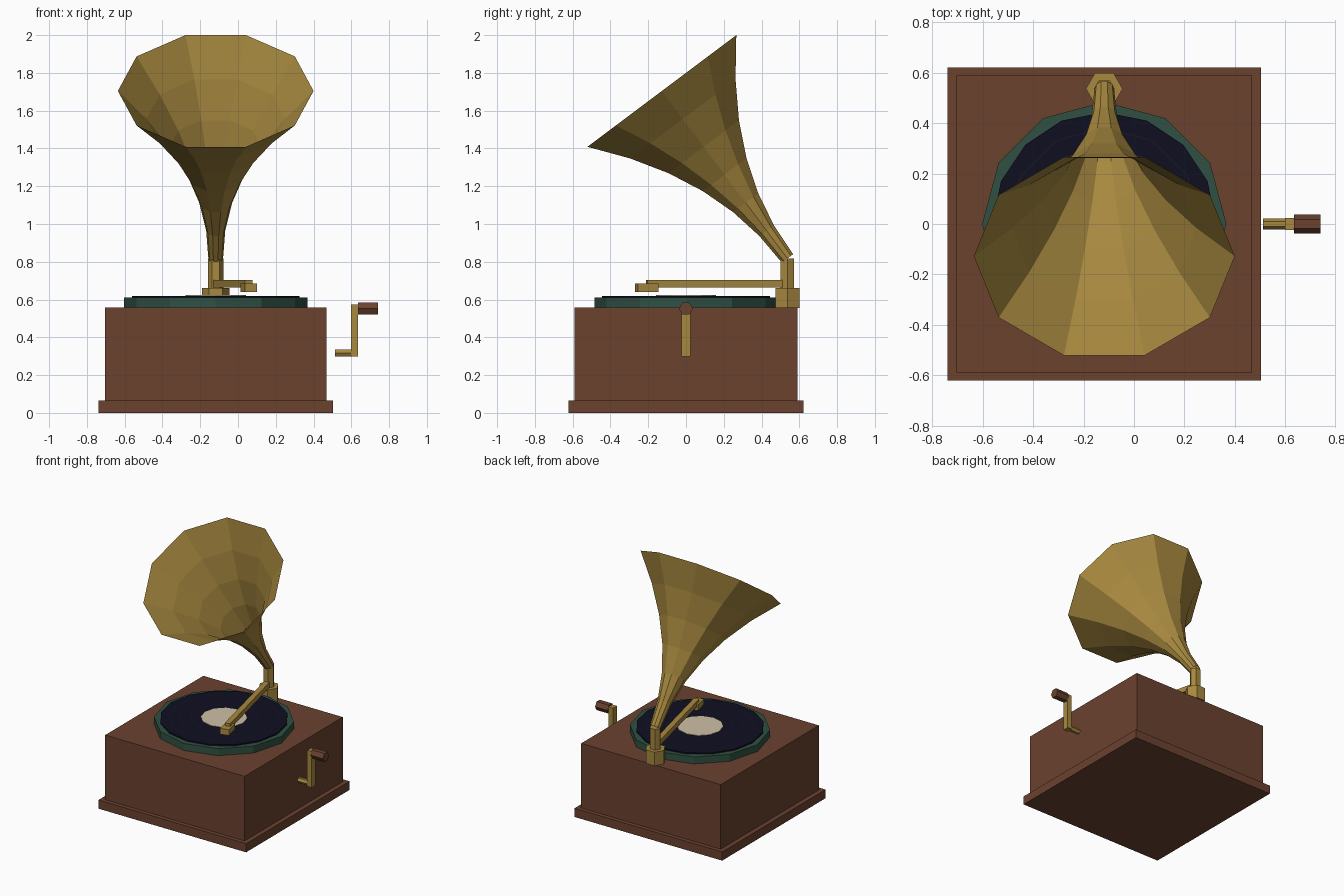
import bpy, bmesh
from math import sin, cos, pi, asin, atan2, hypot

if "Cube" in bpy.data.objects:
    bpy.data.objects.remove(bpy.data.objects["Cube"])


def material(name, rgb):
    m = bpy.data.materials.new(name)
    m.use_nodes = True
    m.diffuse_color = (*rgb, 1)
    bsdf = next(n for n in m.node_tree.nodes if n.type == 'BSDF_PRINCIPLED')
    bsdf.inputs["Base Color"].default_value = (*rgb, 1)
    return m


wood = material("brown_wood", (0.145, 0.054, 0.028))
brass = material("brass", (0.39, 0.25, 0.05))
felt = material("green_felt", (0.029, 0.08, 0.054))
shellac = material("dark_navy", (0.0045, 0.0045, 0.015))
groove_tone = material("groove_navy", (0.008, 0.008, 0.02))
paper = material("cream_paper", (0.62, 0.53, 0.38))


def finish(name, bm, mat, loc, rot=(0, 0, 0)):
    mesh = bpy.data.meshes.new(name)
    bm.to_mesh(mesh)
    bm.free()
    mesh.materials.append(mat)
    ob = bpy.data.objects.new(name, mesh)
    ob.location, ob.rotation_euler = loc, rot
    bpy.context.collection.objects.link(ob)
    return ob


def box(name, size, loc, mat, turn=0):
    bm = bmesh.new()
    bmesh.ops.create_cube(bm, size=1)
    bmesh.ops.scale(bm, vec=size, verts=bm.verts)
    return finish(name, bm, mat, loc, (0, 0, turn))


def lathe(name, profile, sides, loc, mat, rot=(0, 0, 0), phase=0, caps=True):
    """Spin (radius, height) points around local z."""
    bm = bmesh.new()
    rings = [[bm.verts.new((r * cos(phase + 2 * pi * i / sides),
                            r * sin(phase + 2 * pi * i / sides), z))
              for i in range(sides)] for r, z in profile]
    for a, b in zip(rings, rings[1:]):
        for i in range(sides):
            j = (i + 1) % sides
            bm.faces.new((a[i], a[j], b[j], b[i]))
    if caps:
        bm.faces.new(rings[0][::-1])
        bm.faces.new(rings[-1])
    return finish(name, bm, mat, loc, rot)


def prism(name, radius, length, sides, loc, mat, **kw):
    return lathe(name, [(radius, 0), (radius, length)], sides, loc, mat, **kw)


CX = -0.118          # centre line of the cabinet
POST_Y = 0.537

# Cabinet
box("plinth", (1.243, 1.243, 0.066), (CX, 0, 0.033), wood)
box("cabinet", (1.174, 1.18, 0.492), (CX, 0, 0.311), wood)

# Turntable and record
prism("platter", 0.485, 0.054, 12, (CX, 0, 0.556), felt)
prism("record", 0.444, 0.010, 16, (CX, 0, 0.610), shellac)
for i, r in enumerate((0.385, 0.31, 0.235)):
    lathe(f"record_groove_{i + 1}", [(r, 0), (r - 0.006, 0)], 12,
          (CX, 0, 0.6215), groove_tone, caps=False)
prism("record_label", 0.16, 0.003, 12, (CX, 0, 0.620), paper)

# Post
prism("post_base", 0.073, 0.104, 6, (CX, POST_Y, 0.556), brass)
prism("post", 0.041, 0.262, 6, (CX, POST_Y, 0.556), brass)

# Tone arm, running from the post to the head over the record
head_x, head_y = 0.057, -0.208
dx, dy = head_x - CX, head_y - POST_Y
turn = atan2(dy, dx) + pi / 2
box("tone_arm", (0.04, hypot(dx, dy), 0.04),
    ((CX + head_x) / 2, (POST_Y + head_y) / 2, 0.684), brass, turn)
box("sound_head", (0.066, 0.11, 0.044), (head_x, head_y, 0.662), brass, turn)

# Flared horn on a straight tilted axis
steps, length = 6, 1.108
flare = [(0.039 + 0.479 * (i / steps) ** 2.08, length * i / steps)
         for i in range(steps + 1)]
lathe("horn", flare, 10, (CX, POST_Y, 0.818), brass,
      rot=(asin(0.6), 0, 0), caps=False)

# Crank
along_x = dict(rot=(0, pi / 2, 0), phase=pi / 2)
prism("crank_shaft", 0.021, 0.10, 6, (0.513, 0, 0.317), brass, **along_x)
box("crank_arm", (0.037, 0.046, 0.275), (0.617, 0, 0.436), brass)
prism("crank_handle", 0.037, 0.105, 6, (0.635, 0, 0.552), wood, **along_x)
